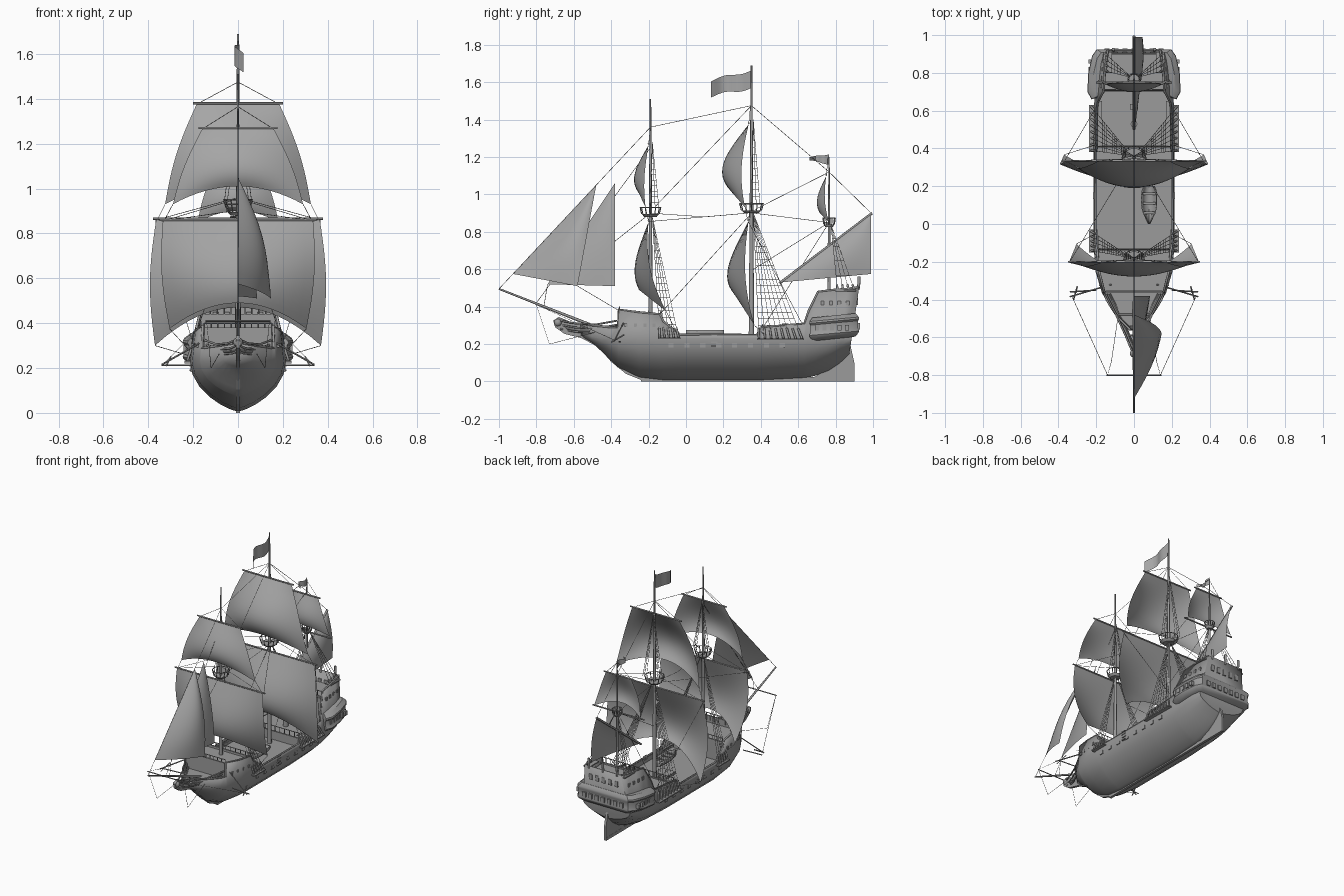
import bpy, bmesh
from math import sin, cos, pi, radians
from mathutils import Vector

if "Cube" in bpy.data.objects:
    bpy.data.objects.remove(bpy.data.objects["Cube"], do_unlink=True)


def material(name, value):
    m = bpy.data.materials.new(name)
    m.use_nodes = True
    m.diffuse_color = (value, value, value, 1)
    m.node_tree.nodes["Principled BSDF"].inputs["Base Color"].default_value = m.diffuse_color
    return m


TIMBER = material("timber_grey", .33)
CANVAS = material("canvas_grey", .38)
SIDES = (1, -1)


def link(name, data, mat):
    ob = bpy.data.objects.new(name, data)
    bpy.context.collection.objects.link(ob)
    data.materials.append(mat)
    bpy.ops.object.select_all(action='DESELECT')
    ob.select_set(True)
    bpy.context.view_layer.objects.active = ob
    return ob


def sheet(name, rows, mat=TIMBER, closed=False, caps=(), smooth=True, thick=0):
    """Skin a list of equally long point rows."""
    bm = bmesh.new()
    grid = [[bm.verts.new(p) for p in row] for row in rows]
    n = len(rows[0])
    for a, b in zip(grid, grid[1:]):
        for i in range(n if closed else n - 1):
            j = (i + 1) % n
            bm.faces.new((a[i], a[j], b[j], b[i]))
    for c in caps:
        bm.faces.new(grid[c])
    bmesh.ops.recalc_face_normals(bm, faces=bm.faces)
    mesh = bpy.data.meshes.new(name)
    bm.to_mesh(mesh)
    bm.free()
    ob = link(name, mesh, mat)
    if smooth:
        bpy.ops.object.shade_smooth_by_angle(angle=radians(35))
    if thick:
        mod = ob.modifiers.new("thickness", 'SOLIDIFY')
        mod.thickness, mod.offset = thick, 0


def rods(name, lines, radius, tip=1):
    """Round bars or ropes along point lists, thinning to the tip."""
    cu = bpy.data.curves.new(name, 'CURVE')
    cu.dimensions, cu.bevel_depth, cu.use_fill_caps = '3D', radius, True
    cu.bevel_resolution = 2 if radius > .004 else 0
    for pts in lines:
        sp = cu.splines.new('POLY')
        sp.points.add(len(pts) - 1)
        for i, p in enumerate(pts):
            sp.points[i].co = (*p, 1)
            sp.points[i].radius = 1 + (tip - 1) * i / (len(pts) - 1)
    link(name, cu, TIMBER)
    bpy.ops.object.convert(target='MESH')


def box(name, loc, size):
    bpy.ops.mesh.primitive_cube_add(size=1, location=loc)
    ob = bpy.context.object
    ob.name, ob.scale = name, size
    ob.data.materials.append(TIMBER)


def plate(name, outline, width):
    """Upright centreline board from a (y, z) outline."""
    sheet(name, [[(s * width / 2, y, z) for y, z in outline] for s in SIDES],
          closed=True, caps=(0, 1), smooth=False)


# Hull stations: y, keel height, beam, top beam, sheer height
STATIONS = [
    (-.56, .245, .012, .02, .31), (-.5, .21, .065, .08, .3), (-.45, .165, .11, .115, .295),
    (-.4, .115, .145, .145, .29), (-.365, .08, .165, .16, .29), (-.36, .078, .167, .157, .385),
    (-.25, .025, .2, .185, .37), (-.14, .012, .208, .195, .36), (-.12, .01, .21, .2, .32),
    (-.03, .01, .21, .205, .25), (.38, .01, .21, .205, .25), (.4, .01, .21, .2, .29),
    (.63, .022, .207, .195, .31), (.65, .025, .206, .185, .38), (.69, .035, .205, .16, .48),
    (.76, .06, .2, .155, .49), (.82, .1, .193, .148, .495), (.87, .15, .18, .138, .505)]


def lean(y, z):
    return y + max(0, z - .15) * max(0, y - .6) * .55


def station(y, keel, beam, top, sheer):
    wale = max(.23, keel + .03)
    half = [(beam * sin(i * pi / 12) ** 1.5, keel + (wale - keel) * (1 - cos(i * pi / 12)))
            for i in range(7)] + [(top, sheer)]
    full = [(-x, z) for x, z in reversed(half[1:])] + half
    return [(x, lean(y, z), z) for x, z in full]


def width(y):
    for a, b in zip(STATIONS, STATIONS[1:]):
        if a[0] <= y <= b[0]:
            t = (y - a[0]) / (b[0] - a[0])
            return min(a[2] + t * (b[2] - a[2]), a[3] + t * (b[3] - a[3]))
    return .138


sheet("hull", [station(*s) for s in STATIONS], caps=(-1,), thick=.008)
for s in SIDES:
    rods("sheer_rail", [[(s * st[3], lean(st[0], st[4]), st[4]) for st in STATIONS]], .006)
    rods("wale", [[(s * st[2], lean(st[0], .23), max(.23, st[1] + .03)) for st in STATIONS]], .004)
    box("gangway", (s * .185, .53, .284), (.03, .24, .006))

# Decks and bulkheads
for name, y0, y1, z in (("beak_deck", -.54, -.36, .27), ("forecastle_deck", -.36, -.13, .335),
                        ("main_deck", -.2, .45, .21), ("quarter_deck", .41, .7, .262),
                        ("poop_deck", .7, .9, .43)):
    ys = [y0 + (y1 - y0) * i / 8 for i in range(9)]
    sheet(name, [[(s * (width(y) - .002), y, z) for s in SIDES] for y in ys])
for name, y, z, w, h in (("forecastle_front", -.36, .325, .3, .11), ("forecastle_back", -.135, .28, .38, .14),
                         ("quarter_deck_front", .41, .24, .4, .06), ("poop_front", .71, .35, .33, .18)):
    box(name, (0, y, z), (w, .01, h))
for y, z, w in ((-.135, .375, .19), (.41, .305, .19), (.71, .475, .155), (-.355, .4, .15)):
    posts = [[(w * i / 5, y, z - .05), (w * i / 5, y, z)] for i in range(-5, 6)]
    rods("deck_railing", posts + [[(-w, y, z), (w, y, z)]], .003)

# Keel, stem and rudder
plate("keel", [(-.24, 0), (.9, 0), (.9, .02), (-.24, .04)], .018)
plate("stem", [(-.22, 0), (-.32, .04), (-.4, .105), (-.47, .185), (-.56, .232), (-.65, .255), (-.7, .29),
               (-.71, .325), (-.68, .345), (-.62, .32), (-.52, .29), (-.4, .16), (-.22, .03)], .018)
plate("rudder", [(.66, .01), (.9, .01), (.9, .1), (.88, .19), (.845, .2), (.82, .1)], .016)
bpy.ops.mesh.primitive_uv_sphere_add(segments=12, ring_count=8, radius=.022, location=(0, -.685, .315))
bpy.context.object.name = "figurehead"
bpy.context.object.data.materials.append(TIMBER)
bpy.ops.object.shade_smooth()
BEAK = [(.012, -.67, .325), (.045, -.59, .31), (.095, -.48, .305), (.15, -.37, .325)]
for s in SIDES:
    rails = [[(s * (x - drop * .5), y, z - drop) for x, y, z in BEAK] for drop in (0, .022, .044)]
    rods("beak_rail", rails, .005)
    sheet("beak_panel", rails[1:], thick=.004)
rods("beak_beams", [[(s * (x - .01), y, z - .03) for s in SIDES] for x, y, z in BEAK[:3]], .005)

# Stern gallery wrapped round the castle
OUTLINE = [(.155, .71), (.19, .67), (.225, .66), (.247, .7), (.242, .8), (.222, .89), (.197, .925)]
OUTLINE += [(-x, y) for x, y in reversed(OUTLINE)]
sheet("stern_gallery", [[(x * k, .78 + (y - .78) * k, z + (y - .65) * .09) for x, y in OUTLINE]
                        for k, z in ((.86, .215), (.98, .235), (1, .245), (.97, .26), (.97, .3),
                                     (1, .31), (.99, .32), (.88, .34))], closed=True, caps=(0, -1))
for x in range(-3, 4):
    box("stern_window", (x * .048, .922, .295), (.026, .016, .035))
    if abs(x) < 3:
        box("upper_stern_window", (x * .05, .912, .43), (.024, .016, .04))
for s in SIDES:
    for i in range(5):
        box("gallery_window", (s * .232, .7 + i * .04, .288), (.02, .022, .03))
    for i in range(4):
        box("castle_port", (s * (.172 - i * .004), .73 + i * .045, .42), (.014, .018, .022))
        box("forecastle_port", (s * (.17 + i * .008), -.32 + i * .05, .3), (.03, .016, .018))
    for i in range(8):
        box("gun_port", (s * .204, -.08 + i * .085, .195), (.014, .028, .024))
    for i in range(4):
        box("boarding_step", (s * .21, .15, .19 + i * .02), (.014, .035, .006))
for x in (-.11, 0, .11):
    rods("stern_lantern", [[(x, .92, .49), (x, .925, .53)], [(x, .925, .53), (x, .925, .56)]], .008)

# Hatch, capstan and ship's boat
box("hatch", (0, .24, .217), (.1, .1, .02))
rods("capstan", [[(0, .53, .26), (0, .53, .31)]], .018)
box("binnacle", (0, .62, .28), (.04, .03, .04))
boat = []
for i in range(9):
    t = i / 8
    w = .04 * min(1, sin(pi * (.02 + t * .75)) * 1.1)
    boat.append([(.08 + w * cos(a * pi / 6), .2 * t, .275 - .045 * sin(a * pi / 6)) for a in range(7)])
sheet("small_boat", boat, caps=(-1,), thick=.005)
for i in range(3):
    box("boat_thwart", (.08, .06 + i * .05, .268), (.066, .012, .005))


# Masts with open fighting tops
def mast(name, y, base, tip, radius, top, basket):
    rods(name, [[(0, y, base), (0, y, top), (0, y, tip)]], radius, .3)
    rings = [[Vector((r * cos(a * pi / 6), y + r * sin(a * pi / 6), z)) for a in range(12)]
             for r, z in ((basket * .6, top - .02), (basket * .85, top - .005), (basket, top + .03))]
    sheet(name + "_top", rings[:2], closed=True, caps=(0, 1))
    rods(name + "_top_rail", [list(p) for p in zip(rings[1], rings[2])] + [rings[2] + rings[2][:1]], .003)


mast("fore_mast", -.19, .2, 1.51, .013, .9, .055)
mast("main_mast", .35, .2, 1.69, .015, .92, .063)
mast("mizzen_mast", .765, .26, 1.2, .01, .845, .033)
rods("bowsprit", [[(0, -.3, .22), (0, -1, .495)]], .01, .5)
rods("sprit_yard", [[(-.145, -.8, .41), (.145, -.8, .41)]], .004)
rods("mizzen_yard", [[(0, .5, .525), (0, .995, .9)]], .007)
rods("crossjack_yard", [[(-.2, .75, .845), (.2, .75, .845)]], .005)

# Square sails with yards, lifts and sheets
ropes = []


def square_sail(name, y, top, wide, foot, foot_wide, belly, arch, shift, bulge, sheet_to):
    rows = []
    for j in range(13):
        v = j / 12
        w = wide + (foot_wide - wide) * v + bulge * sin(pi * v)
        row = []
        for i in range(-8, 9):
            u = i / 8
            row.append((u * w, y + shift * (u * v) ** 2 - belly * sin(pi * v * .76) * (1 - .7 * u * u),
                        top + (foot - top) * v + arch * v * v * (1 - u * u)))
        rows.append(row)
    sheet(name, rows, CANVAS)
    rods(name + "_yard", [[(-wide - .015, y, top + .005), (wide + .015, y, top + .005)]], .005)
    for s in SIDES:
        ropes.append([(0, y + .01, top + .1), (s * wide, y, top)])
        ropes.append([rows[-1][0 if s < 0 else -1], (s * sheet_to[0], *sheet_to[1:])])


square_sail("main_course", .335, .86, .365, .3, .37, .115, .17, .055, .025, (.2, .42, .25))
square_sail("main_topsail", .335, 1.375, .185, .93, .325, .142, .09, .01, .02, (.36, .33, .86))
square_sail("fore_course", -.2, .855, .335, .375, .305, .075, .115, .11, .02, (.2, -.05, .26))
square_sail("fore_topsail", -.2, 1.265, .16, .93, .29, .078, .08, 0, .015, (.33, -.2, .855))
square_sail("mizzen_topsail", .75, 1.1, .1, .85, .18, .05, .05, .025, .01, (.2, .75, .845))


# Fore and aft sails
def corner_sail(name, peak, tack, clew, belly):
    peak, tack, clew = Vector(peak), Vector(tack), Vector(clew)
    rows = []
    for i in range(1, 11):
        row = []
        for j in range(11):
            p = peak.lerp(tack.lerp(clew, j / 10), i / 10)
            p.x += belly * sin(pi * i / 12) * sin(pi * j / 13)
            row.append(p)
        rows.append(row)
    sheet(name, [[peak] * 11] + rows, CANVAS)


corner_sail("outer_jib", (0, -.48, 1.05), (0, -.925, .575), (.125, -.58, .51), .065)
corner_sail("inner_jib", (0, -.38, 1.06), (0, -.74, .52), (.075, -.38, .51), .03)
corner_sail("mizzen_sail", (.005, .99, .895), (.005, .51, .53), (.03, .99, .575), .035)


# Flags
def flag(name, y, z, length, height, taper, droop, wave):
    sheet(name, [[(.02 * sin(i * .75) * i / 8, y - length * i / 10,
                   z - droop * i / 10 - wave * sin(i * .7) + (k - .5) * height * (1 - taper * i / 10))
                  for k in (0, 1)] for i in range(11)], CANVAS)


flag("main_flag", .35, 1.617, .215, .095, .1, .05, .008)
flag("mizzen_pennant", .765, 1.187, .105, .055, .7, -.005, .002)


# Shrouds, ratlines, channels and deadeyes
def shrouds(y, top, y0, y1, x, z, count):
    ratlines, eyes = [], []
    for s in SIDES:
        feet = [Vector((s * x, y0 + (y1 - y0) * i / (count - 1), z)) for i in range(count)]
        head = Vector((s * .012, y + .01, top))
        ropes.extend([f, head] for f in feet)
        eyes.extend([f, f.lerp(head, .08)] for f in feet)
        steps = int((top - z) / .035)
        ratlines += [[f.lerp(head, k / steps) for f in feet] for k in range(2, steps - 1)]
        box("channel", (s * (x - .01), (y0 + y1) / 2, z - .005), (.045, y1 - y0 + .02, .008))
    rods("deadeyes", eyes, .006)
    rods("ratlines", ratlines, .001)


shrouds(.35, .9, .39, .62, .225, .23, 8)
shrouds(-.19, .88, -.14, -.04, .225, .235, 5)
shrouds(.765, .84, .81, .9, .15, .49, 4)
for y, low, high, r in ((.35, .95, 1.4, .06), (-.19, .93, 1.28, .05)):
    for s in SIDES:
        fan = [[Vector((s * r, y + d, low)), Vector((0, y + .01, high))] for d in (0, .025, .045)]
        ropes += fan + [[a.lerp(b, k / 12) for a, b in fan] for k in range(1, 11)]

# Stays along the centreline, as (y, z) pairs
for line in (((.35, 1.475), (-.19, 1.36)), ((-.19, 1.36), (-1, .495)), ((-.19, 1.25), (-.8, .42)),
             ((.35, 1.475), (-.16, .94)), ((.35, .9), (-.14, .36)), ((.35, 1.475), (.765, 1.12)),
             ((.37, .92), (.765, 1.12)), ((.765, 1.12), (.99, .9)), ((.36, .9), (.765, .85)),
             ((-.19, .9), (.1, .88), (.33, .9)), ((.765, .85), (.4, .27)), ((-.19, .9), (-.38, .75)),
             ((-.58, .51), (-.36, .38)), ((-.74, .52), (-.76, .4)), ((.765, .85), (.36, .6))):
    ropes.append([(0, y, z) for y, z in line])

# Catheads with anchors and bow lines
for s in SIDES:
    rods("cathead", [[(s * .12, -.32, .34), (s * .34, -.385, .215)],
                     [(s * .2, -.35, .212), (s * .34, -.36, .212)],
                     [(s * .3, -.33, .25), (s * .32, -.4, .21)]], .004)
    ropes.append([(s * .33, -.38, .22), (s * .14, -.8, .41), (s * .12, -.73, .2), (s * .08, -.46, .27)])
    ropes.append([(s * .37, .33, .86), (s * .2, .62, .31)])
    ropes.append([(s * .34, -.2, .855), (s * .02, .33, .9)])
rods("rigging", ropes, .0014)
